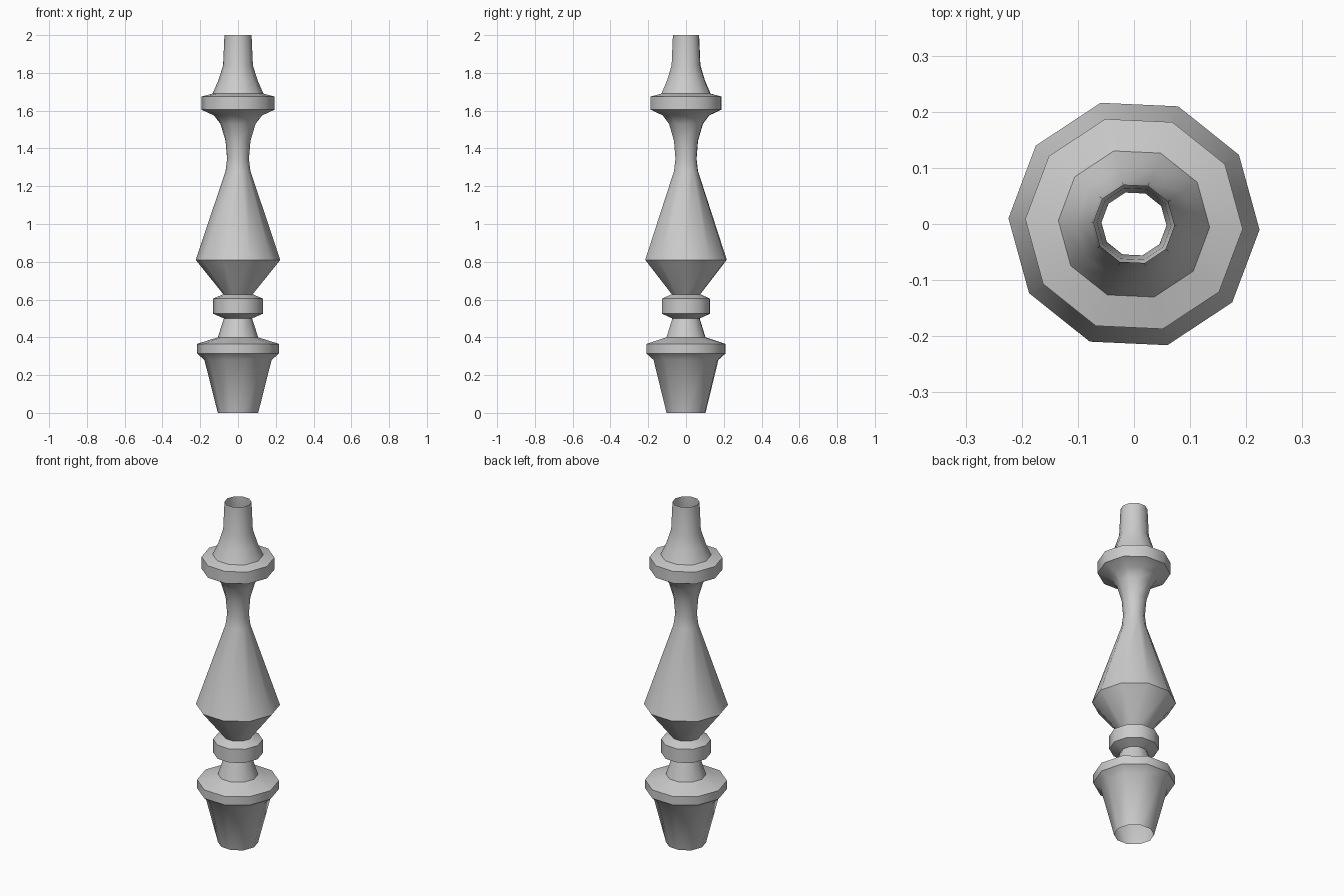
import bpy, bmesh, math

if "Cube" in bpy.data.objects:
    bpy.data.objects.remove(bpy.data.objects["Cube"])

SIDES = 10
TURN = math.radians(-2.6)

# Turned profile, (radius, height) from foot to open top
foot = [(0.107, 0), (0.178, 0.28), (0.218, 0.315), (0.218, 0.365), (0.107, 0.4)]
bead = [(0.075, 0.5), (0.132, 0.525), (0.132, 0.605), (0.078, 0.628)]
vase = [(0.224, 0.81), (0.066, 1.28), (0.058, 1.345), (0.066, 1.44), (0.093, 1.53)]
collar = [(0.128, 1.575), (0.194, 1.605), (0.194, 1.675), (0.135, 1.69)]
neck = [(0.104, 1.76), (0.079, 1.84), (0.072, 2.0)]
profile = foot + bead + vase + collar + neck

# Lathe the profile into an open shell
bm = bmesh.new()
rings = []
for r, z in profile:
    angles = [TURN + math.tau * i / SIDES for i in range(SIDES)]
    rings.append([bm.verts.new((r * math.cos(a), r * math.sin(a), z)) for a in angles])
for low, high in zip(rings, rings[1:]):
    for i in range(SIDES):
        j = (i + 1) % SIDES
        bm.faces.new((low[i], low[j], high[j], high[i]))

mesh = bpy.data.meshes.new("turned_spindle")
bm.to_mesh(mesh)
bm.free()
spindle = bpy.data.objects.new("turned_spindle", mesh)
bpy.context.collection.objects.link(spindle)

# Smooth around the turning, crisp at the rims
bpy.context.view_layer.objects.active = spindle
spindle.select_set(True)
bpy.ops.object.shade_smooth_by_angle(angle=math.radians(40))
